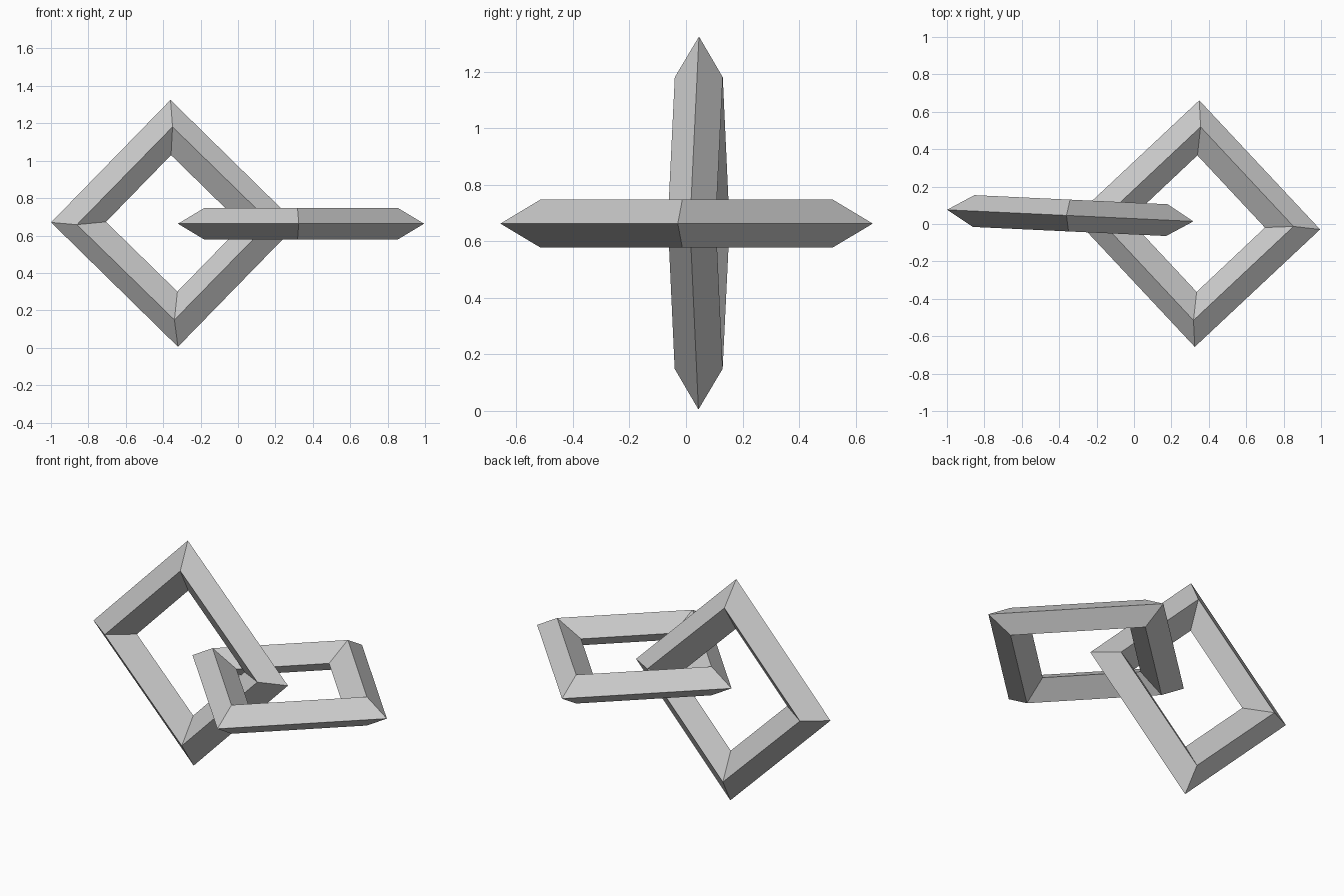
import bpy
import math
from mathutils import Matrix, Vector

cube = bpy.data.objects.get("Cube")
if cube:
    bpy.data.objects.remove(cube, do_unlink=True)

# Single plain grey for both links
grey = bpy.data.materials.new("plain_grey")
grey.use_nodes = True
colour = (0.6, 0.6, 0.6, 1.0)
grey.diffuse_color = colour
grey.node_tree.nodes["Principled BSDF"].inputs["Base Color"].default_value = colour

HALF_THICKNESS = 0.085


def make_link(name, side_corner, end_corner, matrix):
    """Four-cornered ring with a diamond section, point-symmetric about its centre.
    Each corner lists its outer, ridge and inner points in the ring's plane."""
    corners = [[Vector(p) * sign for p in corner]
               for sign in (1, -1) for corner in (side_corner, end_corner)]
    verts = []
    for outer, ridge, inner in corners:
        verts += [(*outer, 0), (*ridge, HALF_THICKNESS),
                  (*inner, 0), (*ridge, -HALF_THICKNESS)]
    faces = []
    for c in range(4):
        for s in range(4):
            a, b = c * 4, (c + 1) % 4 * 4
            t = (s + 1) % 4
            faces.append((a + s, b + s, b + t, a + t))
    mesh = bpy.data.meshes.new(name)
    mesh.from_pydata(verts, [], faces)
    mesh.materials.append(grey)
    mesh.update()
    link = bpy.data.objects.new(name, mesh)
    link.matrix_world = matrix
    bpy.context.collection.objects.link(link)


# Link lying flat
make_link("flat_link",
          [(0.658, -0.031), (0.516, -0.015), (0.363, -0.021)],
          [(0.012, 0.659), (0.019, 0.517), (0.002, 0.365)],
          Matrix.Translation((0.337, 0.002, 0.663)))

# Link standing upright, turned slightly about the vertical
make_link("upright_link",
          [(0.659, -0.005), (0.517, 0.007), (0.365, -0.008)],
          [(-0.02, 0.66), (-0.005, 0.516), (-0.017, 0.365)],
          Matrix.Translation((-0.341, 0.045, 0.665))
          @ Matrix.Rotation(math.radians(-2.7), 4, "Z")
          @ Matrix.Rotation(math.radians(90), 4, "X"))
